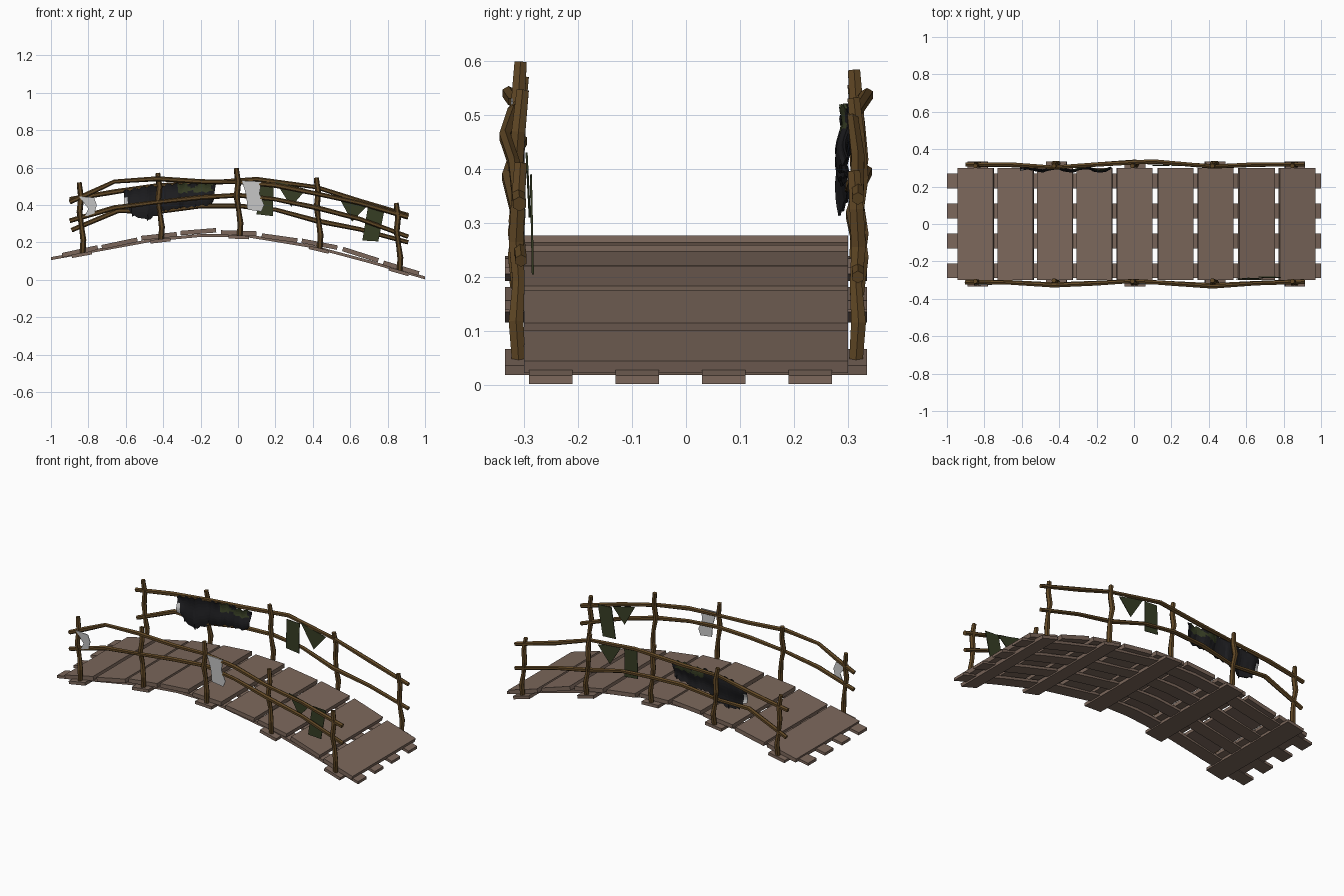
import bpy, bmesh, math
from mathutils import Vector

if "Cube" in bpy.data.objects:
    bpy.data.objects.remove(bpy.data.objects["Cube"])


def material(name, rgb):
    m = bpy.data.materials.new(name)
    m.diffuse_color = (*rgb, 1)
    m.use_nodes = True
    m.node_tree.nodes["Principled BSDF"].inputs["Base Color"].default_value = m.diffuse_color
    return m


DECK = material("weathered plank brown", (0.20, 0.137, 0.105))
STICK = material("dark stick brown", (0.115, 0.062, 0.018))
BLACK = material("black cloth", (0.012, 0.012, 0.014))
GREEN = material("olive cloth", (0.038, 0.048, 0.018))
WHITE = material("pale cloth", (0.58, 0.58, 0.58))


def finish(name, bm, *mats):
    bmesh.ops.recalc_face_normals(bm, faces=bm.faces)
    me = bpy.data.meshes.new(name)
    bm.to_mesh(me)
    bm.free()
    for m in mats:
        me.materials.append(m)
    ob = bpy.data.objects.new(name, me)
    bpy.context.collection.objects.link(ob)
    return ob


def lerp(pts, x):
    """Piecewise linear height on a list of (x, z) points."""
    for (x0, z0), (x1, z1) in zip(pts, pts[1:]):
        if x <= x1:
            return z0 + (z1 - z0) * (x - x0) / (x1 - x0)
    return pts[-1][1]


def board(name, x, y, z, sx, sy, sz, slope):
    bpy.ops.mesh.primitive_cube_add(size=1, location=(x, y, z),
                                    rotation=(0, -math.atan(slope), 0))
    ob = bpy.context.object
    ob.name = name
    ob.scale = (sx, sy, sz)
    ob.data.materials.append(DECK)


def stick(name, pts, r, sides=6):
    """Crooked low-poly branch through the points."""
    pts = [Vector(p) for p in pts]
    bm = bmesh.new()
    rings = []
    for i, p in enumerate(pts):
        d = (pts[min(i + 1, len(pts) - 1)] - pts[max(i - 1, 0)]).normalized()
        u = d.cross(Vector((0, 1, 0))).normalized()
        v = d.cross(u)
        rr = r * (1 + 0.12 * math.sin(i * 2.3))
        rings.append([bm.verts.new(p + rr * (u * math.cos(a) + v * math.sin(a)))
                      for a in (math.tau * k / sides for k in range(sides))])
    for a, b in zip(rings, rings[1:]):
        for k in range(sides):
            n = (k + 1) % sides
            bm.faces.new((a[k], a[n], b[n], b[k]))
    bm.faces.new(rings[0])
    bm.faces.new(rings[-1])
    finish(name, bm, STICK)


def thicken(ob, t):
    mod = ob.modifiers.new("thickness", "SOLIDIFY")
    mod.thickness = t
    mod.offset = 0


# Walking planks: x, z, slope
planks = [(-.845, .152, .22), (-.633, .194, .21), (-.422, .233, .11),
          (-.212, .257, .08), (.003, .25, -.03), (.222, .223, -.14),
          (.436, .19, -.19), (.655, .134, -.32), (.872, .062, -.30)]
for i, (x, z, s) in enumerate(planks):
    w = .19 * math.sqrt(1 + s * s)
    board(f"deck_plank_{i + 1}", x, 0, z, w, .6, .024, s)

# Four arched stringers under the planks
arch = [(-1, .113), (-.75, .158), (-.45, .213), (-.2, .237), (.05, .235),
        (.4, .177), (.7, .097), (1, .01)]
for i, y in enumerate((-.25, -.09, .07, .23)):
    bm = bmesh.new()
    rows = []
    for x, z in arch:
        rows.append([bm.verts.new((x, y + a, z + b)) for a, b in
                     ((-.04, -.008), (.04, -.008), (.04, .008), (-.04, .008))])
    for a, b in zip(rows, rows[1:]):
        for k in range(4):
            bm.faces.new((a[k], a[(k + 1) % 4], b[(k + 1) % 4], b[k]))
    bm.faces.new(rows[0])
    bm.faces.new(rows[-1])
    finish(f"stringer_{i + 1}", bm, DECK)

# Cross boards carrying the posts
post_x = (-.835, -.415, .005, .433, .86)
for i, x in enumerate(post_x):
    s = (lerp(arch, x + .07) - lerp(arch, x - .07)) / .14
    board(f"cross_board_{i + 1}", x, 0, lerp(arch, x) - .008, .11, .67, .018, s)

# Crooked posts on both sides
tops = (.52, .57, .597, .545, .41)
for side, label in ((-1, "front"), (1, "back")):
    for i, (x, top) in enumerate(zip(post_x, tops)):
        z0 = lerp(arch, x) - .005
        h = top - z0 - (.015 if side > 0 else 0)
        pts = []
        for k, (dx, dy) in enumerate(((.004, .004), (.008, .012), (-.002, .004),
                                      (-.012, .012), (-.004, .006), (-.014, -.002))):
            y = .312 + (dy if side > 0 else dy - .008) * (1 if i % 2 else .6)
            pts.append((x + dx, side * y, z0 + h * k / 5))
        stick(f"{label}_post_{i + 1}", pts, .0145)

# Handrails: (x, y, z)
rails = {
    "front_upper_rail": [(-.9, -.312, .415), (-.8, -.31, .46), (-.66, -.315, .525),
                         (-.43, -.328, .54), (-.2, -.318, .525), (0, -.305, .522),
                         (.2, -.318, .505), (.42, -.335, .46), (.65, -.318, .41),
                         (.91, -.308, .335)],
    "front_lower_rail": [(-.9, -.308, .315), (-.66, -.312, .385), (-.43, -.322, .415),
                         (-.2, -.315, .44), (0, -.305, .452), (.2, -.315, .43),
                         (.42, -.328, .385), (.65, -.315, .325), (.91, -.305, .23)],
    "back_upper_rail": [(-.9, .318, .43), (-.66, .318, .47), (-.43, .303, .505),
                        (-.2, .318, .515), (.1, .335, .537), (.42, .308, .495),
                        (.65, .318, .42), (.91, .318, .345)],
    "back_lower_rail": [(-.89, .318, .265), (-.64, .315, .37), (-.43, .303, .362),
                        (-.2, .318, .395), (0, .333, .395), (.2, .325, .375),
                        (.42, .308, .315), (.65, .316, .27), (.91, .318, .2)],
}
for name, pts in rails.items():
    stick(name, pts, .0125)


# Hanging scraps of cloth: outline in (x, z), hung at depth y with a lean
def scrap(name, mat, y, lean, outline):
    bm = bmesh.new()
    zt = max(z for x, z in outline)
    bm.faces.new([bm.verts.new((x, y + lean * (zt - z), z)) for x, z in outline])
    thicken(finish(name, bm, mat), .004)


scrap("front_triangle_flag", GREEN, -.295, .05, [(.545, .43), (.69, .395), (.61, .31)])
scrap("front_long_flag", GREEN, -.287, .02, [(.695, .39), (.785, .385), (.75, .205), (.665, .21)])
scrap("back_triangle_flag", GREEN, .313, .0, [(.2, .525), (.365, .485), (.285, .39)])
scrap("back_long_flag", GREEN, .313, .0, [(.105, .525), (.19, .52), (.187, .34), (.1, .35)])
scrap("front_middle_rag", WHITE, -.322, .03,
      [(.02, .53), (.125, .525), (.115, .46), (.14, .40), (.125, .365), (.05, .375), (.045, .45)])
scrap("front_left_rag", WHITE, -.325, .06,
      [(-.85, .445), (-.77, .44), (-.755, .40), (-.77, .345), (-.82, .34), (-.80, .38)])

# Large ragged blanket on the back rail, black with olive patches
top_edge = [(-.61, .475), (-.45, .505), (-.3, .515), (-.12, .515)]
low_edge = [(-.61, .385), (-.56, .345), (-.48, .315), (-.4, .365), (-.32, .385),
            (-.24, .39), (-.17, .40), (-.12, .42)]
NX, NZ = 36, 10
bm = bmesh.new()
grid = []
for i in range(NX + 1):
    x = -.61 + .49 * i / NX
    hi = lerp(top_edge, x) + .006 * math.sin(i * 1.9)
    lo = lerp(low_edge, x) + .006 * math.sin(i * 2.7)
    grid.append([bm.verts.new((x + .012 * (1 - j / NZ) * math.sin(i),
                               .292 + .008 * math.sin(i * .55) - .006 * math.sin(j * .6),
                               lo + (hi - lo) * j / NZ)) for j in range(NZ + 1)])
for i in range(NX):
    for j in range(NZ):
        f = bm.faces.new((grid[i][j], grid[i + 1][j], grid[i + 1][j + 1], grid[i][j + 1]))
        patch = math.sin(i * .62 + 1) + math.sin(j * .9 + i * .3) * .6
        if i > 20 and j > 5 and patch > -.45:
            f.material_index = 1
        elif i == 0 and j < 6:
            f.material_index = 2
thicken(finish("ragged_blanket", bm, BLACK, GREEN, WHITE), .005)
